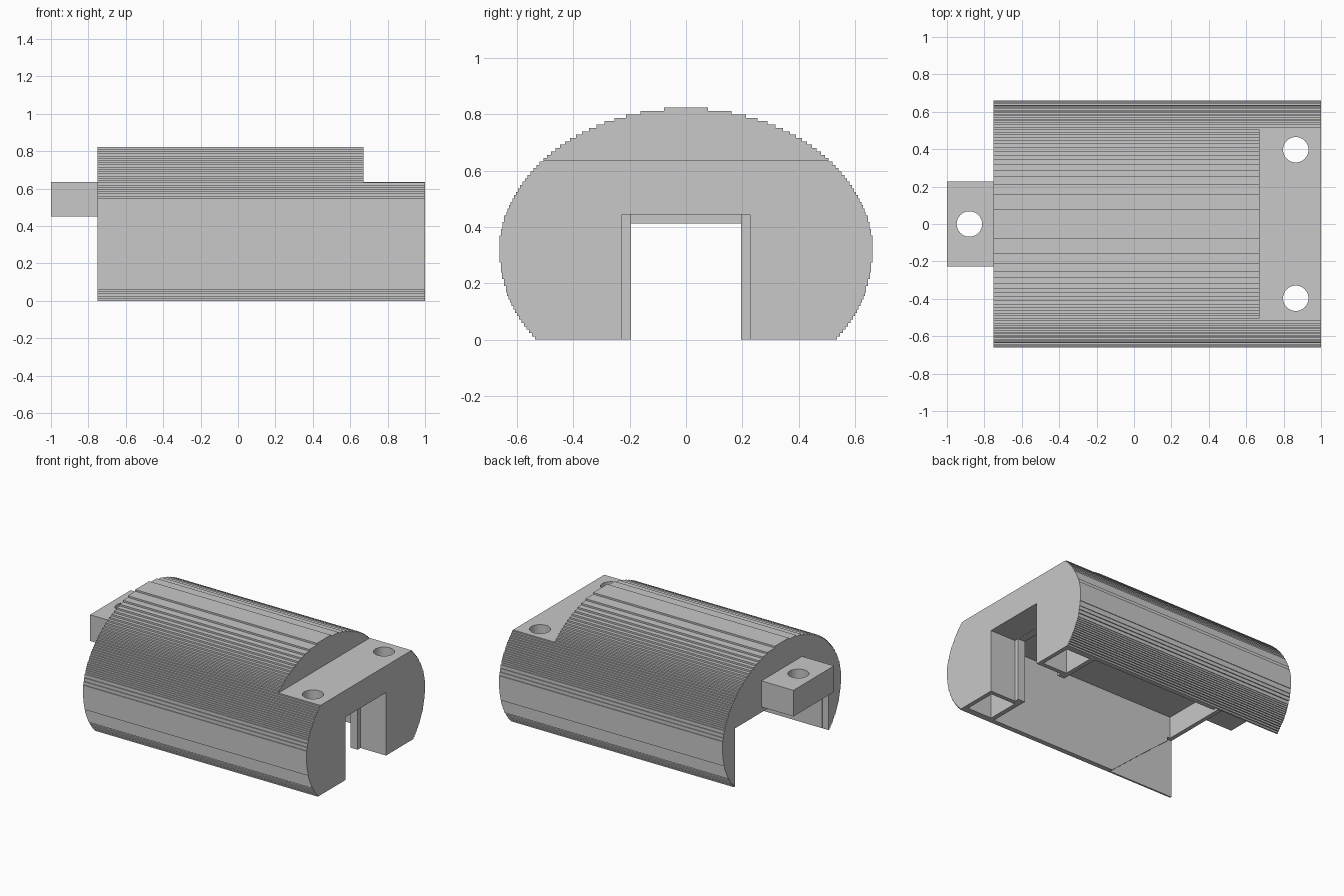
import bpy
import bmesh
import math

cube = bpy.data.objects.get("Cube")
if cube:
    bpy.data.objects.remove(cube, do_unlink=True)

grey = bpy.data.materials.new("plain_grey")
grey.use_nodes = True
colour = (0.58, 0.58, 0.58, 1)
grey.diffuse_color = colour
grey.node_tree.nodes["Principled BSDF"].inputs["Base Color"].default_value = colour


def finish(bm, name):
    bmesh.ops.recalc_face_normals(bm, faces=bm.faces)
    mesh = bpy.data.meshes.new(name)
    bm.to_mesh(mesh)
    bm.free()
    mesh.materials.append(grey)
    obj = bpy.data.objects.new(name, mesh)
    bpy.context.collection.objects.link(obj)
    return obj


def prism(name, points, offset):
    """Extrude a flat outline along an offset."""
    bm = bmesh.new()
    face = bm.faces.new([bm.verts.new(p) for p in points])
    ext = bmesh.ops.extrude_face_region(bm, geom=[face])
    moved = [g for g in ext["geom"] if isinstance(g, bmesh.types.BMVert)]
    bmesh.ops.translate(bm, verts=moved, vec=offset)
    # Close the starting end if the extrusion consumed it
    bmesh.ops.holes_fill(bm, edges=[e for e in bm.edges if e.is_boundary], sides=0)
    return finish(bm, name)


def box(name, x, y, z):
    bm = bmesh.new()
    bmesh.ops.create_cube(bm, size=1)
    for v in bm.verts:
        for i, span in enumerate((x, y, z)):
            v.co[i] = span[0] if v.co[i] < 0 else span[1]
    return finish(bm, name)


def cylinder(name, x, y, radius, z):
    bm = bmesh.new()
    bmesh.ops.create_cone(bm, cap_ends=True, segments=40, radius1=radius,
                          radius2=radius, depth=z[1] - z[0])
    bmesh.ops.translate(bm, verts=bm.verts, vec=(x, y, (z[0] + z[1]) / 2))
    return finish(bm, name)


def cut(target, cutter):
    cutter.hide_render = True
    mod = target.modifiers.new("cut", 'BOOLEAN')
    mod.operation = 'DIFFERENCE'
    mod.solver = 'EXACT'
    mod.object = cutter
    bpy.context.view_layer.objects.active = target
    bpy.ops.object.modifier_apply(modifier=mod.name)
    bpy.data.objects.remove(cutter, do_unlink=True)


# Stepped oval cross-section, built as thin layers
LAYERS, HEIGHT, MIDDLE, HALF_WIDTH = 69, 0.823, 0.31, 0.662
step = HEIGHT / LAYERS
side = []
for i in range(LAYERS):
    z = (i + 0.7) * step
    y = HALF_WIDTH * math.sqrt(1 - ((z - MIDDLE) / (HEIGHT - MIDDLE)) ** 2)
    if side and abs(side[-1][0] - y) < 0.004:
        side[-1] = (side[-1][0], (i + 1) * step)
    else:
        side += [(y, i * step), (y, (i + 1) * step)]
outline = side + [(-y, z) for y, z in reversed(side)]
shell = prism("housing_shell", [(-0.75, y, z) for y, z in outline], (1.75, 0, 0))

# Flat ledge, main cavity, and the openings at both ends
cut(shell, box("ledge_cutter", (0.672, 1.2), (-1, 1), (0.635, 1)))
cut(shell, box("cavity_cutter", (-0.72, 0.745), (-0.5, 0.5), (-0.1, 0.565)))
cut(shell, box("wide_end_cutter", (-0.9, -0.7), (-0.524, 0.524), (-0.1, 0.412)))
cut(shell, box("passage_cutter", (0.7, 1.2), (-0.195, 0.195), (-0.1, 0.444)))
cut(shell, box("recess_cutter", (0.80, 1.2), (-0.227, 0.227), (-0.1, 0.445)))

# Side walls thin out along a slope towards the wide end
slope = [(-0.9, -0.1), (-0.12, -0.1), (-0.24, 0), (-0.51, 0.23), (-0.73, 0.41), (-0.9, 0.41)]
cut(shell, prism("slope_cutter", [(x, -0.523, z) for x, z in slope], (0, 1.046, 0)))

# Hollow screw posts with holes through the ledge
for s in (-1, 1):
    cut(shell, box("pocket_cutter", (0.778, 0.97), sorted((s * 0.257, s * 0.49)), (-0.1, 0.57)))
    cut(shell, cylinder("screw_cutter", 0.865, s * 0.397, 0.068, (0.5, 0.8)))

# Mounting tab with its hole
tab = box("mounting_tab", (-1, -0.75), (-0.227, 0.227), (0.45, 0.635))
cut(tab, cylinder("tab_cutter", -0.88, 0, 0.068, (0.3, 0.8)))
